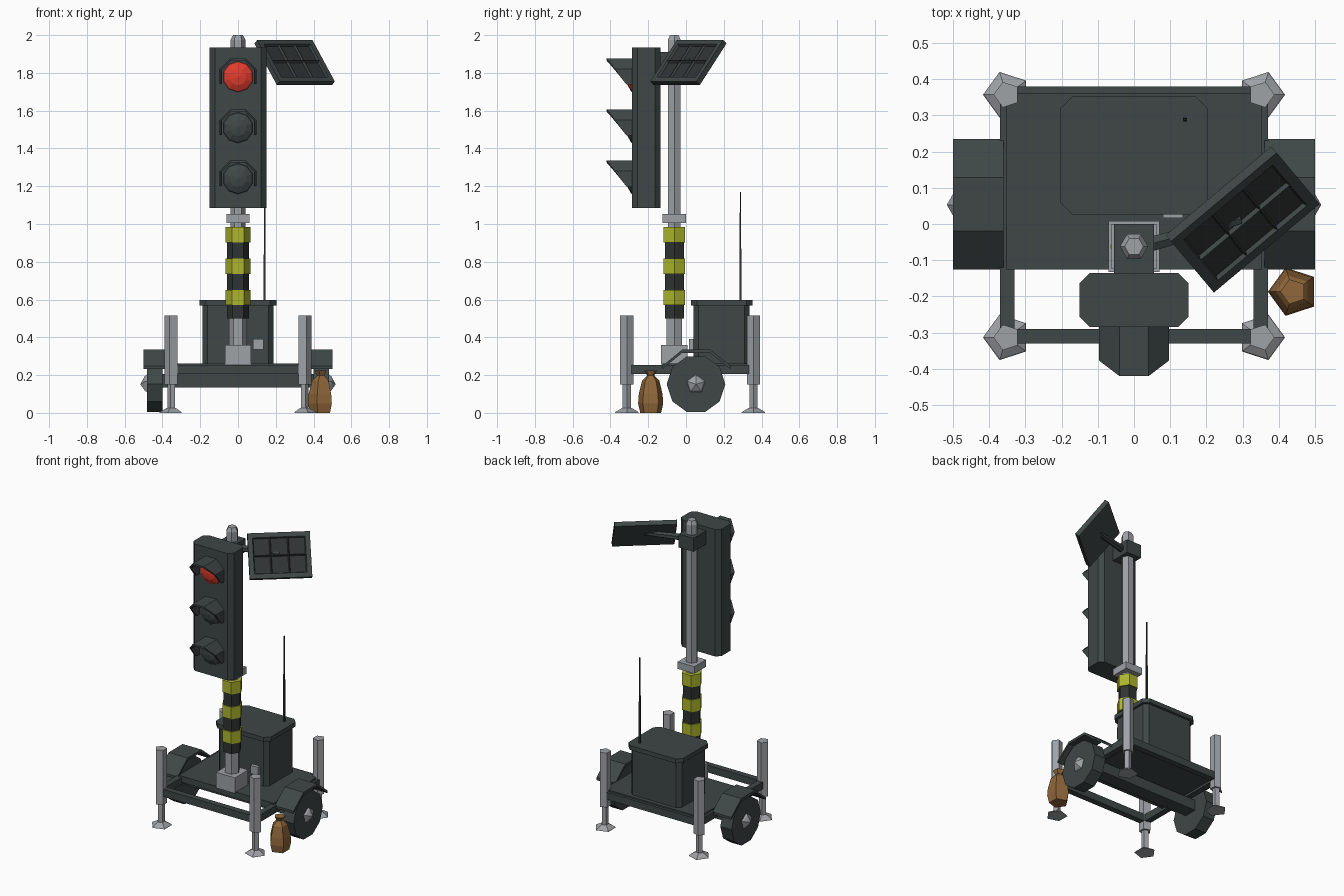
import bpy, bmesh, math
from mathutils import Vector, Matrix

if "Cube" in bpy.data.objects:
    bpy.data.objects.remove(bpy.data.objects["Cube"])


def material(name, rgb):
    m = bpy.data.materials.new(name)
    m.diffuse_color = (*rgb, 1)
    m.use_nodes = True
    m.node_tree.nodes["Principled BSDF"].inputs["Base Color"].default_value = m.diffuse_color
    return m


DARK = material("dark_grey", (0.050, 0.063, 0.063))
BLACK = material("charcoal", (0.030, 0.034, 0.034))
GREY = material("light_grey", (0.34, 0.36, 0.38))
YELLOW = material("safety_yellow", (0.42, 0.47, 0.026))
RED = material("signal_red", (0.75, 0.045, 0.026))
BROWN = material("sack_brown", (0.28, 0.135, 0.042))


def finish(name, bm, *mats):
    bmesh.ops.recalc_face_normals(bm, faces=bm.faces)
    me = bpy.data.meshes.new(name)
    bm.to_mesh(me)
    bm.free()
    for m in mats:
        me.materials.append(m)
    ob = bpy.data.objects.new(name, me)
    bpy.context.collection.objects.link(ob)
    return ob


def loft(name, rings, mat):
    """Skin closed rings of points; a one-point ring makes a tip."""
    bm = bmesh.new()
    vs = [[bm.verts.new(p) for p in r] for r in rings]
    for a, b in zip(vs, vs[1:]):
        n = len(a)
        for i in range(n):
            j = (i + 1) % n
            if len(b) == 1:
                bm.faces.new((a[i], a[j], b[0]))
            else:
                bm.faces.new((a[i], a[j], b[j], b[i]))
    for end in (vs[0], vs[-1]):
        if len(end) > 2:
            bm.faces.new(end)
    return finish(name, bm, mat)


def box(name, x, y, z, mat, cut=0.0):
    """Box from ranges, optionally with cut vertical corners."""
    (x0, x1), (y0, y1), c = x, y, cut
    if c:
        pts = [(x0 + c, y0), (x1 - c, y0), (x1, y0 + c), (x1, y1 - c),
               (x1 - c, y1), (x0 + c, y1), (x0, y1 - c), (x0, y0 + c)]
    else:
        pts = [(x0, y0), (x1, y0), (x1, y1), (x0, y1)]
    return loft(name, [[(px, py, h) for px, py in pts] for h in z], mat)


def turned(name, origin, axis, profile, sides, mat, start=0.0):
    """Lathe (radius, distance) pairs along an axis."""
    o, w = Vector(origin), Vector(axis).normalized()
    ref = Vector((0, 0, 1)) if abs(w.z) < 0.9 else Vector((1, 0, 0))
    u = (ref - w * ref.dot(w)).normalized()
    v = w.cross(u)
    rings = []
    for r, d in profile:
        if r == 0:
            rings.append([o + w * d])
            continue
        angs = [start + 2 * math.pi * i / sides for i in range(sides)]
        rings.append([o + w * d + (u * math.cos(a) + v * math.sin(a)) * r for a in angs])
    return loft(name, rings, mat)


UP = (0, 0, 1)
MY = -0.062  # mast y

# Trailer chassis
box("deck", (-0.352, 0.352), (-0.125, 0.362), (0.22, 0.262), DARK)
box("front_rail", (-0.35, 0.35), (-0.33, -0.29), (0.205, 0.253), DARK)
box("rear_rail", (-0.35, 0.35), (0.34, 0.38), (0.205, 0.253), DARK)
box("axle_beam", (-0.41, 0.41), (0.01, 0.10), (0.135, 0.205), DARK)

for s, side in ((-1, "left"), (1, "right")):
    xr = lambda a, b: sorted((s * a, s * b))
    box(side + "_rail", xr(0.33, 0.37), (-0.31, 0.37), (0.205, 0.253), DARK)
    # Wheel and pointed hub
    turned(side + "_wheel", (s * 0.40, 0.053, 0.152), (s, 0, 0),
           [(0.155, 0), (0.155, 0.083)], 10, DARK, math.pi / 10)
    turned(side + "_hub", (s * 0.482, 0.053, 0.152), (s, 0, 0),
           [(0.052, 0), (0.042, 0.012), (0, 0.035)], 5, GREY)
    # Folded mudguard
    fold = [(-0.125, 0.232), (-0.02, 0.318), (0.128, 0.318), (0.235, 0.232)]
    outline = fold + [(y, z + 0.017) for y, z in reversed(fold)]
    loft(side + "_mudguard", [[(s * x, y, z) for y, z in outline] for x in (0.36, 0.50)], DARK)
    # Stabiliser legs
    for y, end in ((-0.313, "front"), (0.357, "rear")):
        o, a = (s * 0.351, y, 0), (0 if s > 0 else math.pi)
        tag = end + "_" + side
        turned(tag + "_leg", o, UP, [(0.037, 0.15), (0.037, 0.515)], 5, GREY, a)
        turned(tag + "_leg_shaft", o, UP, [(0.023, 0.015), (0.023, 0.16)], 5, GREY, a)
        turned(tag + "_foot", o, UP, [(0.066, 0), (0.062, 0.006), (0.025, 0.027)], 5, GREY, a)

# Equipment cabinet
box("cabinet", (-0.187, 0.187), (0.04, 0.335), (0.255, 0.575), DARK, 0.025)
box("cabinet_lid", (-0.203, 0.203), (0.026, 0.352), (0.568, 0.597), DARK, 0.033)
box("control_plate", (0.08, 0.135), (0.017, 0.045), (0.335, 0.39), GREY)
turned("aerial", (0.141, 0.288, 0.59), UP, [(0.008, 0), (0.007, 0.2), (0.004, 0.58)], 4,
       BLACK, math.pi / 4)

# Mast
box("mast_base", (-0.07, 0.07), (MY - 0.07, MY + 0.07), (0.255, 0.36), GREY)
turned("lower_mast", (0, MY, 0), UP, [(0.048, 0.35), (0.048, 0.52)], 6, GREY)
turned("mast_sleeve", (0, MY, 0), UP, [(0.058, 0.5), (0.058, 0.975)], 6, BLACK)
for i in range(3):
    z = 0.57 + 0.166 * i
    turned("warning_band", (0, MY, z), UP, [(0.066, 0), (0.066, 0.081)], 6, YELLOW)
box("mast_collar", (-0.062, 0.062), (MY - 0.062, MY + 0.062), (1.005, 1.052), GREY)
turned("upper_mast", (0, MY, 0), UP, [(0.039, 0.96), (0.039, 1.975), (0.026, 2.0)], 6, GREY)
box("head_bracket", (-0.055, 0.055), (-0.15, 0.0), (1.82, 1.91), DARK)

# Signal head with hooded lamps
FACE = -0.285
box("signal_head", (-0.15, 0.15), (FACE, -0.135), (1.085, 1.935), DARK, 0.028)
for z, name, mat in ((1.78, "top", RED), (1.51, "middle", DARK), (1.24, "bottom", DARK)):
    turned(name + "_lamp", (0, FACE + 0.004, z), (0, -1, 0),
           [(0.083, 0), (0.079, 0.01), (0.045, 0.028), (0, 0.036)], 10, mat)
    rings = []
    for deg in (-22.5, 22.5, 67.5, 112.5, 157.5, 202.5):
        a = math.radians(deg)
        c, h = math.cos(a), math.sin(a)
        ring = []
        for r, front in ((0.105, 0), (0.105, 1), (0.092, 1), (0.092, 0)):
            reach = -0.42 + (0.097 - 0.105 * h) * 0.76
            ring.append((r * c, reach if front else FACE + 0.003, z + r * h))
        rings.append(ring)
    loft(name + "_hood", rings, DARK)

# Solar panel: grid with sunken cells, then sides and back
L, W, T = 0.381, 0.287, 0.03
xs = [-L / 2, -L / 6 + 0.011 - 0.045 - 0.063, -0.055, 0.055, L / 6 + 0.0335, L / 2]
xs[1], xs[4] = -0.161, 0.161
ys = [-W / 2, -0.114, 0, 0.114, W / 2]
bm = bmesh.new()
bmesh.ops.create_grid(bm, x_segments=5, y_segments=4, size=1)
for v in bm.verts:
    v.co = (xs[round((v.co.x + 1) * 2.5)], ys[round((v.co.y + 1) * 2)], T / 2)
rim = [e for e in bm.edges if e.is_boundary]
cells = []
for f in bm.faces:
    c = f.calc_center_median()
    if abs(c.x) < 0.16 and abs(c.y) < 0.113:
        cells.append(f)
ext = bmesh.ops.extrude_edge_only(bm, edges=rim)["geom"]
for v in ext:
    if isinstance(v, bmesh.types.BMVert):
        v.co.z = -T / 2
bmesh.ops.holes_fill(bm, edges=[e for e in bm.edges if e.is_boundary], sides=0)
# The middle column is divided evenly with the outer two
bmesh.ops.recalc_face_normals(bm, faces=bm.faces)
bmesh.ops.inset_individual(bm, faces=cells, thickness=0.007, depth=-0.012)
for f in bm.faces:
    z = f.calc_center_median().z
    f.material_index = 1 if T / 2 - 0.014 < z < T / 2 - 0.010 else 0
panel = finish("solar_panel", bm, DARK, BLACK)
turn, tilt = math.radians(40), math.radians(50)
panel.matrix_world = (Matrix.Translation((0.30, 0.0125, 1.855))
                      @ Matrix.Rotation(turn, 4, 'Z') @ Matrix.Rotation(tilt, 4, 'X'))

# Arm carrying the panel
a, b = Vector((0.03, -0.06, 1.868)), Vector((0.295, 0.015, 1.86))
turned("panel_arm", a, b - a, [(0.024, 0), (0.016, (b - a).length)], 6, DARK)

# Ballast sack with tied neck
turned("ballast_sack", (0.44, -0.187, 0), UP,
       [(0.058, 0), (0.07, 0.05), (0.066, 0.10), (0.048, 0.17), (0.02, 0.198), (0.036, 0.225)],
       5, BROWN, math.pi)
